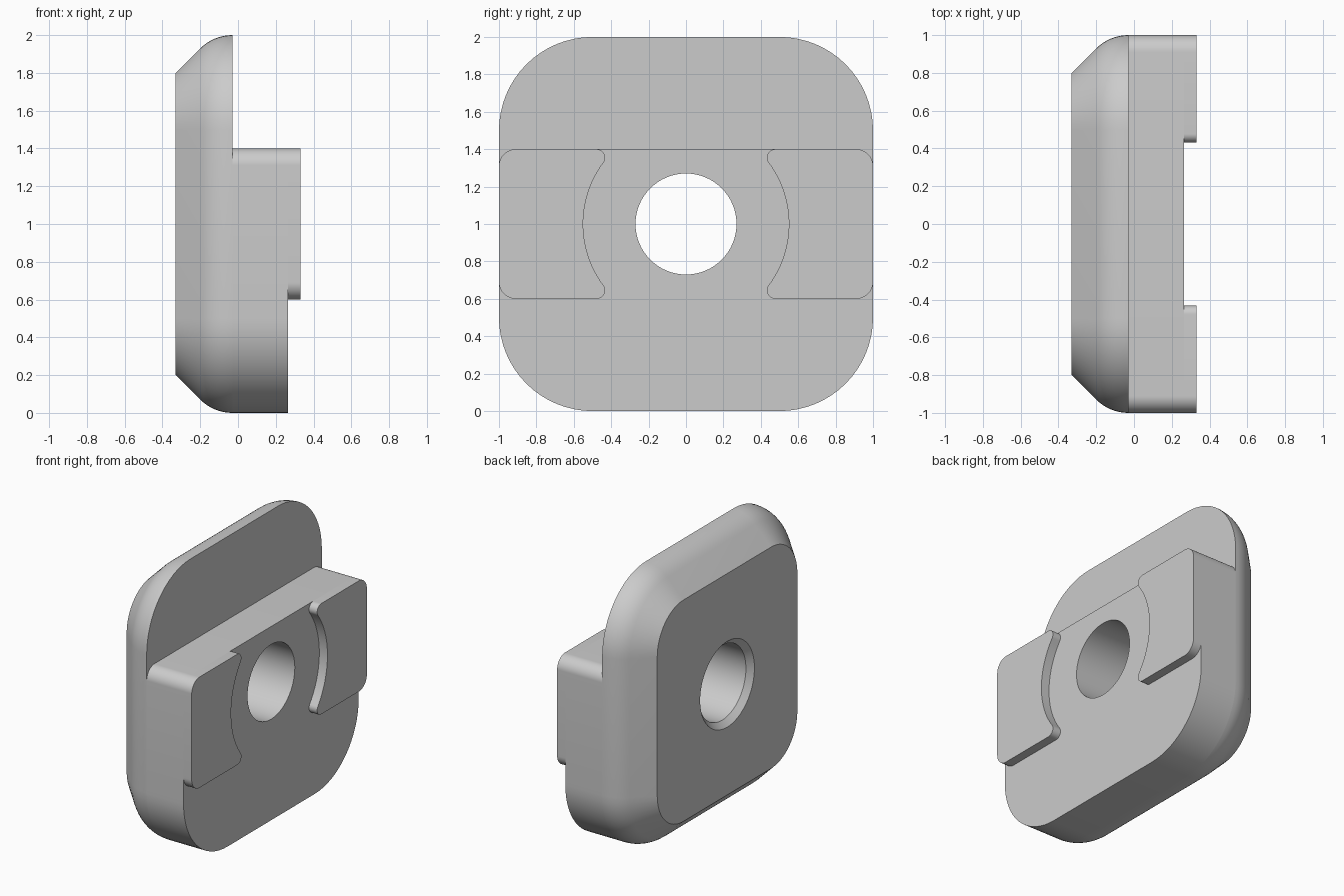
import bpy
import bmesh
from math import sin, cos, radians, atan2, degrees, sqrt
from mathutils import Vector

default_cube = bpy.data.objects.get("Cube")
if default_cube:
    bpy.data.objects.remove(default_cube, do_unlink=True)

grey = bpy.data.materials.new("light_grey")
grey.use_nodes = True
COLOUR = (0.6, 0.6, 0.6, 1)
grey.diffuse_color = COLOUR
grey.node_tree.nodes["Principled BSDF"].inputs["Base Color"].default_value = COLOUR

# Positions along the thickness, and the shared centre height
BACK, STEP, FACE, PAD = -0.33, -0.03, 0.265, 0.33
MID, TOP = 1.0, 1.4
HOLE, CHAMFER = 0.27, 0.04
CORNER = 0.09


def arc(cy, cz, r, start, end, steps=16):
    angles = [radians(start + (end - start) * i / steps) for i in range(steps + 1)]
    return [(cy + r * cos(a), cz + r * sin(a)) for a in angles]


def rounded(half, low, high, r_low, r_high):
    """Rounded rectangle, anticlockwise."""
    return (arc(half - r_low, low + r_low, r_low, -90, 0)
            + arc(half - r_high, high - r_high, r_high, 0, 90)
            + arc(r_high - half, high - r_high, r_high, 90, 180)
            + arc(r_low - half, low + r_low, r_low, 180, 270))


def circle(r):
    return arc(0, MID, r, 0, 360, 64)[:-1]


def wall(bm, sections):
    """Skin a run of (x, outline) sections; return the end rings."""
    rings = [[bm.verts.new((x, y, z)) for y, z in pts] for x, pts in sections]
    for a, b in zip(rings, rings[1:]):
        for i in range(len(a)):
            j = (i + 1) % len(a)
            bm.faces.new((a[i], a[j], b[j], b[i]))
    return rings[0], rings[-1]


def cap(bm, loops, side):
    """Flat face between loops, facing along x by the sign of side."""
    edges = [bm.edges.get((l[i - 1], l[i])) for l in loops for i in range(len(l))]
    made = bmesh.ops.triangle_fill(bm, use_beauty=True, edges=edges, normal=Vector((side, 0, 0)))
    for face in made["geom"]:
        if isinstance(face, bmesh.types.BMFace):
            face.normal_update()
            if face.normal.x * side < 0:
                face.normal_flip()


def finish(bm, name):
    mesh = bpy.data.meshes.new(name)
    bm.to_mesh(mesh)
    bm.free()
    mesh.materials.append(grey)
    obj = bpy.data.objects.new(name, mesh)
    bpy.context.collection.objects.link(obj)
    bpy.ops.object.select_all(action="DESELECT")
    obj.select_set(True)
    bpy.context.view_layer.objects.active = obj
    bpy.ops.object.shade_smooth_by_angle(angle=radians(30))


# Base plate: sloped rim blending into a straight edge, chamfered hole
blend = 0.24
profile = [(BACK, 0.2)]
for i in range(9):
    a = radians(45 * (1 - i / 8))
    profile.append((STEP - blend * sin(a), blend * (1 - cos(a))))
bm = bmesh.new()
back, front = wall(bm, [(x, rounded(1 - d, d, 2 - d, 0.5 - d, 0.5 - d)) for x, d in profile])
hole_front, hole_back = wall(bm, [(STEP, circle(HOLE)), (BACK + CHAMFER, circle(HOLE)),
                                  (BACK, circle(HOLE + CHAMFER))])
cap(bm, [back, hole_back], -1)
cap(bm, [front, hole_front], 1)
finish(bm, "base_plate")

# Lower block: shares the plate's lower outline and stops at the ledge
bm = bmesh.new()
outline = rounded(1, 0, TOP, 0.5, CORNER)
_, front = wall(bm, [(STEP, outline), (FACE, outline)])
hole_front, _ = wall(bm, [(FACE, circle(HOLE)), (STEP, circle(HOLE))])
cap(bm, [front, hole_front], 1)
finish(bm, "lower_block")

# Raised pads: inner side scooped concentric with the hole, tips rounded
scoop, tip = 0.55, 0.045
rise = TOP - MID - tip
reach = sqrt((scoop + tip) ** 2 - rise ** 2)
lean = degrees(atan2(rise, reach))
low = 2 * MID - TOP
pad = (arc(1 - CORNER, low + CORNER, CORNER, -90, 0)
       + arc(1 - CORNER, TOP - CORNER, CORNER, 0, 90)
       + arc(reach, MID + rise, tip, 90, 180 + lean)
       + arc(0, MID, scoop, lean, -lean, 24)[1:-1]
       + arc(reach, MID - rise, tip, 180 - lean, 270))
for name, turn in (("rear_pad", 1), ("front_pad", -1)):
    bm = bmesh.new()
    outline = [(turn * y, MID + turn * (z - MID)) for y, z in pad]
    _, front = wall(bm, [(FACE, outline), (PAD, outline)])
    cap(bm, [front], 1)
    finish(bm, name)
